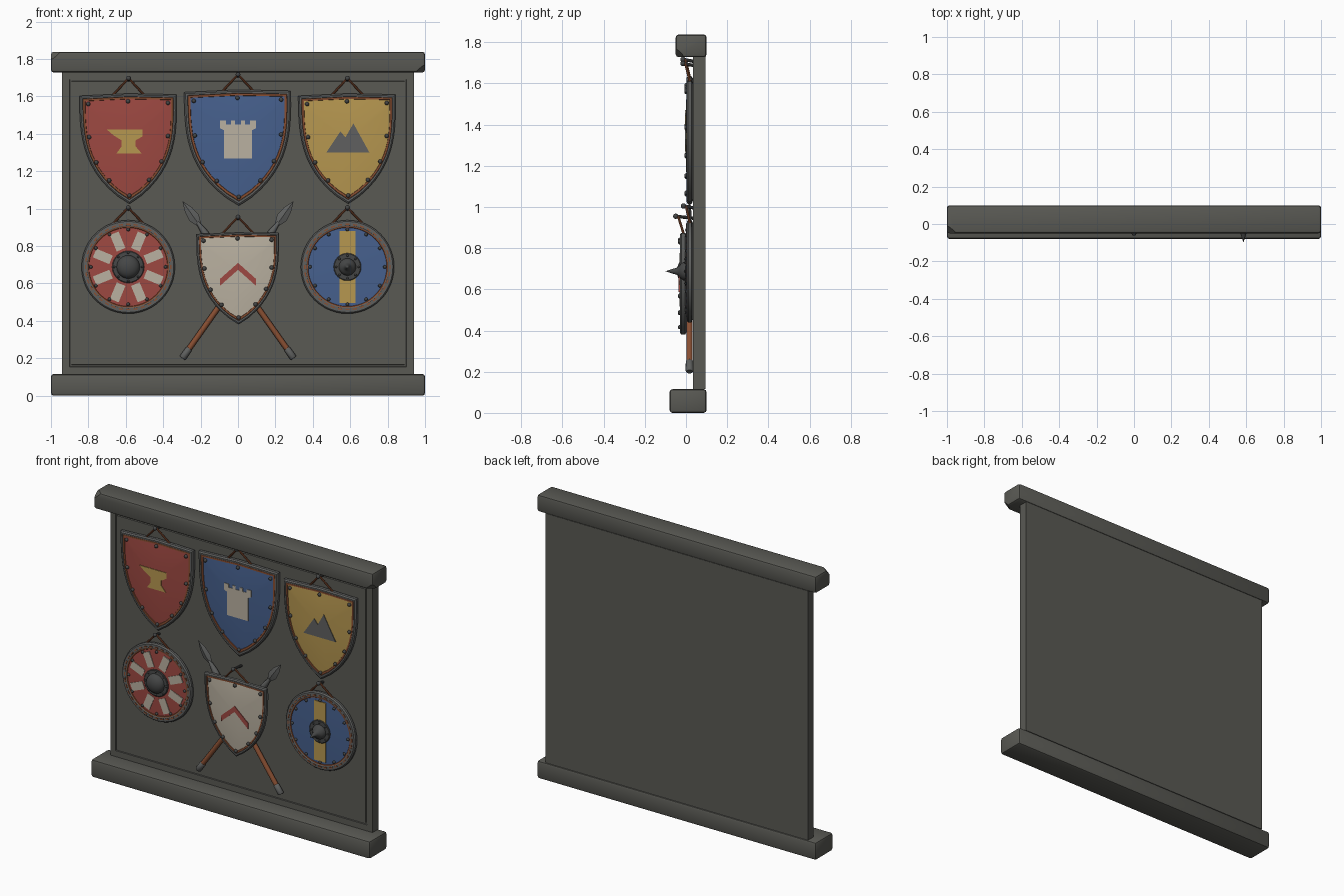
import bpy, bmesh
from math import pi, sin, cos, radians, atan2, hypot
from mathutils import Matrix, Vector

cube = bpy.data.objects.get("Cube")
if cube:
    bpy.data.objects.remove(cube)


def material(name, *rgb):
    m = bpy.data.materials.new(name)
    m.use_nodes = True
    m.diffuse_color = (*rgb, 1)
    m.node_tree.nodes["Principled BSDF"].inputs["Base Color"].default_value = (*rgb, 1)
    return m


STONE = material("stone", .10, .10, .088)
STEEL = material("steel", .115, .118, .115)
IRON = material("dark iron", .06, .062, .062)
LEATHER = material("leather", .25, .078, .032)
RED = material("red paint", .34, .066, .054)
BLUE = material("blue paint", .062, .118, .27)
GOLD = material("gold paint", .47, .31, .08)
CREAM = material("cream paint", .49, .44, .355)


def finish(name, bm, mats, loc=(0, 0, 0), tilt=0, angle=35):
    bmesh.ops.recalc_face_normals(bm, faces=bm.faces)
    me = bpy.data.meshes.new(name)
    bm.to_mesh(me)
    bm.free()
    for m in mats:
        me.materials.append(m)
    me.shade_smooth()
    me.set_sharp_from_angle(angle=radians(angle))
    ob = bpy.data.objects.new(name, me)
    ob.location = loc
    ob.rotation_euler.y = tilt
    bpy.context.collection.objects.link(ob)
    return ob


def box(bm, centre, size, turn=0):
    mat = Matrix.Rotation(turn, 4, 'Y') @ Matrix.Translation(centre) @ Matrix.Diagonal((*size, 1))
    return bmesh.ops.create_cube(bm, size=1, matrix=mat)


def loft(bm, outline, rings):
    """Join scaled copies of an outline; each ring is (scale, y, material)."""
    prev = None
    n = len(outline)
    for k, (s, y, m) in enumerate(rings):
        cur = [bm.verts.new((x * s, y, z * s)) for x, z in (outline if s else [(0, 0)])]
        if prev:
            for i in range(n):
                j = i + 1
                quad = [prev[i % len(prev)], prev[j % len(prev)], cur[j % len(cur)], cur[i % len(cur)]]
                bm.faces.new(list(dict.fromkeys(quad))).material_index = m
        if s and k in (0, len(rings) - 1):
            bm.faces.new(cur).material_index = m
        prev = cur


def circle(r=1, n=24):
    return [(r * cos(2 * pi * i / n), r * sin(2 * pi * i / n)) for i in range(n)]


def rivets(name, points, y, r, loc, tilt=0):
    bm = bmesh.new()
    for x, z in points:
        bmesh.ops.create_uvsphere(bm, u_segments=8, v_segments=6, radius=r,
                                  matrix=Matrix.Translation((x, y, z)))
    finish(name, bm, [IRON], loc, tilt, 60)


def plate(name, points, mat, y, loc, tilt=0, unit=.00533):
    """Thin painted emblem cut from a flat outline."""
    bm = bmesh.new()
    f = bm.faces.new([bm.verts.new((x * unit, y, z * unit)) for x, z in points])
    side = bmesh.ops.extrude_face_region(bm, geom=[f])["geom"]
    bmesh.ops.translate(bm, vec=(0, .009, 0), verts=[v for v in side if isinstance(v, bmesh.types.BMVert)])
    finish(name, bm, [mat], loc, tilt)


def tube(name, a, b, r, mat):
    a, b = Vector(a), Vector(b)
    bm = bmesh.new()
    bmesh.ops.create_cone(bm, cap_ends=True, segments=10, radius1=r, radius2=r, depth=(b - a).length)
    bm.transform(Matrix.Translation((a + b) / 2) @ (b - a).to_track_quat('Z', 'Y').to_matrix().to_4x4())
    finish(name, bm, [mat])


def hanger(name, x, z, y, foot_z, foot_y, spread):
    tube(name + "_peg", (x, .04, z - .01), (x, y, z), .008, IRON)
    rivets(name + "_knob", [(0, 0)], 0, .013, (x, y, z))
    for side in (-1, 1):
        tube(name + "_cord", (x, y + .012, z), (x + side * spread, foot_y, foot_z), .006, LEATHER)


# Stone panel with a carved border groove
bm = bmesh.new()
box(bm, (0, .065, .9225), (1.88, .06, 1.615))
front = [min(bm.faces, key=lambda f: f.calc_center_median().y)]
for width, depth in ((.055, 0), (.003, -.006), (.011, 0), (.003, .006)):
    bmesh.ops.inset_region(bm, faces=front, thickness=width, depth=depth)
finish("stone_panel", bm, [STONE], angle=20)

# Bevelled beams, the top one with chipped corners
for name, centre, size, chips in (
        ("base_beam", (0, .01, .0575), (2, .18, .115), ()),
        ("top_beam", (0, .025, 1.783), (2, .15, .11), ((-1, 1), (1, -1)))):
    bm = bmesh.new()
    box(bm, centre, size)
    bmesh.ops.bevel(bm, geom=bm.edges[:], offset=.014, segments=2, profile=.5, affect='EDGES')
    for sx, sz in chips:
        cut = bmesh.ops.bisect_plane(bm, geom=bm.verts[:] + bm.edges[:] + bm.faces[:],
                                     plane_co=(sx * .945, -.05, 1.783 + sz * .055),
                                     plane_no=(sx, -1.2, sz * 1.2), clear_outer=True)
        bmesh.ops.holes_fill(bm, edges=[e for e in cut["geom_cut"] if isinstance(e, bmesh.types.BMEdge)])
    finish(name, bm, [STONE])


# Pointed shields
def heater(name, x, y, top, half, height, paint, tilt):
    mid = .58
    steps = [i / 14 for i in range(15)]
    side = [(half * max(0, 1 - s ** 3.1) ** .9, height * (.985 * (1 - s) - mid)) for s in steps]
    outline = [(0, height * (1 - mid))] + side + [(-a, b) for a, b in side[-2::-1]]
    loc = (x, y, top - height * (1 - mid))
    bm = bmesh.new()
    loft(bm, outline, [(.95, .024, 0), (1, .016, 0), (1, -.002, 0), (.97, -.009, 0), (.935, -.009, 0),
                       (.93, -.005, 0), (.925, -.007, 1), (.885, -.007, 1), (.88, -.004, 1),
                       (.7, -.008, 2), (.4, -.012, 2), (0, -.013, 2)])
    finish(name, bm, [STEEL, LEATHER, paint], loc, tilt)
    spots = [(.82, .91), (.81, .61), (.67, .38), (.41, .215)]
    spots = [(s * a, b) for a, b in spots for s in (-1, 1)] + [(0, .93), (0, .075)]
    rivets(name + "_rivets", [(a * half, (b - mid) * height) for a, b in spots], -.008, .0115, loc, tilt)
    return loc, tilt


tilt = radians(-.8)
red = heater("red_shield", -.585, .011, 1.615, .26, .59, RED, tilt)
blue = heater("blue_shield", 0, .011, 1.635, .285, .62, BLUE, tilt)
gold = heater("gold_shield", .585, .011, 1.615, .26, .59, GOLD, tilt)
white = heater("cream_shield", 0, -.02, .875, .222, .495, CREAM, tilt)

# Painted emblems, centred on each shield
plate("anvil_emblem", [(-22, 10), (14, 10), (14, 3), (7, -1), (7, -7), (13, -14), (-12, -14),
                       (-7, -7), (-7, -1), (-15, 4)], GOLD, -.016, (-.585, .011, 1.37))
tower = [(14, -19), (14, 9), (18, 11), (18, 19), (12, 19), (12, 15), (7, 15), (7, 19), (3, 19), (3, 15)]
plate("tower_emblem", tower + [(-a, b) for a, b in tower[::-1]], CREAM, -.016, (0, .011, 1.37))
plate("mountain_emblem", [(-21, -14), (-7, 7), (-2, 1), (6, 15), (22, -14)], STEEL, -.016, (.585, .011, 1.375))
plate("chevron_emblem", [(-18, -8), (0, 8), (18, -8), (18, -15), (0, 1), (-18, -15)], RED, -.016, (0, -.02, .667))


# Round shields with rim, stitching and rivets
def roundel(name, x, paint):
    loc = (x, .008, .688)
    bm = bmesh.new()
    loft(bm, circle(1, 48), [(.235, .026, 0), (.25, .018, 0), (.25, .004, 0), (.243, -.004, 0), (.221, -.005, 0),
                             (.218, -.003, 0), (.212, -.003, 1), (.21, 0, 1), (.12, -.003, 2), (0, -.004, 2)])
    finish(name, bm, [STEEL, LEATHER, paint], loc)
    bm = bmesh.new()
    for i in range(36):
        box(bm, (.228, -.005, 0), (.007, .006, .022), i * pi / 18)
    finish(name + "_stitching", bm, [LEATHER], loc)
    rivets(name + "_rivets", circle(.2, 12), -.003, .0095, loc)
    return loc


def boss(name, loc, rings, flange):
    bm = bmesh.new()
    loft(bm, circle(), [(r, y, 0) for r, y in rings])
    finish(name, bm, [IRON], loc)
    rivets(name + "_rivets", circle(flange, 8), -.011, .006, loc)


left = roundel("red_round_shield", -.587, RED)
bm = bmesh.new()
for i in range(8):
    box(bm, (.147, -.001, 0), (.095, .009, .05), (i + .5) * pi / 4)
finish("cream_spokes", bm, [CREAM], left)
dome = [(.062 * cos(t * pi / 12), -.012 - .04 * sin(t * pi / 12)) for t in range(6)]
boss("domed_boss", left, [(.086, 0), (.086, -.008), (.082, -.011), (.065, -.011)] + dome + [(0, -.052)], .075)

right = roundel("blue_round_shield", .585, BLUE)
bm = bmesh.new()
box(bm, (0, -.001, 0), (.084, .009, .385))
finish("gold_stripe", bm, [GOLD], right)
boss("spiked_boss", right, [(.074, 0), (.074, -.008), (.07, -.011), (.046, -.011), (.044, -.022), (.034, -.036),
                            (.024, -.042), (.017, -.055), (.009, -.08), (0, -.108)], .06)

# Crossed spears behind the cream shield
lean = atan2(.595, .84)
half = hypot(.595, .84) / 2
for side in (-1, 1):
    y = .017
    parts = (("shaft", LEATHER, circle(1, 12), [(.015, .05 - half), (.015, half - .2)], 1),
             ("ferrule", STEEL, circle(1, 12), [(.015, -half), (.019, .006 - half), (.018, .06 - half),
                                                (.015, .064 - half)], 1),
             ("socket", STEEL, circle(1, 12), [(.019, half - .24), (.018, half - .2), (.009, half - .14)], 1),
             ("blade", STEEL, circle(1, 4), [(.008, half - .165), (.03, half - .11), (.022, half - .055),
                                             (0, half)], .35))
    for part, mat, outline, rings, flat in parts:
        bm = bmesh.new()
        loft(bm, outline, [(r, d, 0) for r, d in rings])
        bm.transform(Matrix.Diagonal((1, flat, 1, 1)) @ Matrix.Rotation(pi / 2, 4, 'X'))
        finish("spear_" + part, bm, [mat], (0, y, .62), side * lean)

# Pegs and leather cords
hanger("red_shield", -.585, 1.697, -.015, 1.605, .02, .085)
hanger("blue_shield", 0, 1.717, -.015, 1.625, .02, .085)
hanger("gold_shield", .585, 1.697, -.015, 1.605, .02, .085)
hanger("cream_shield", 0, .955, -.05, .865, -.01, .085)
for x in (-.587, .585):
    hanger("round_shield", x, 1.005, -.012, .915, .02, .085)
